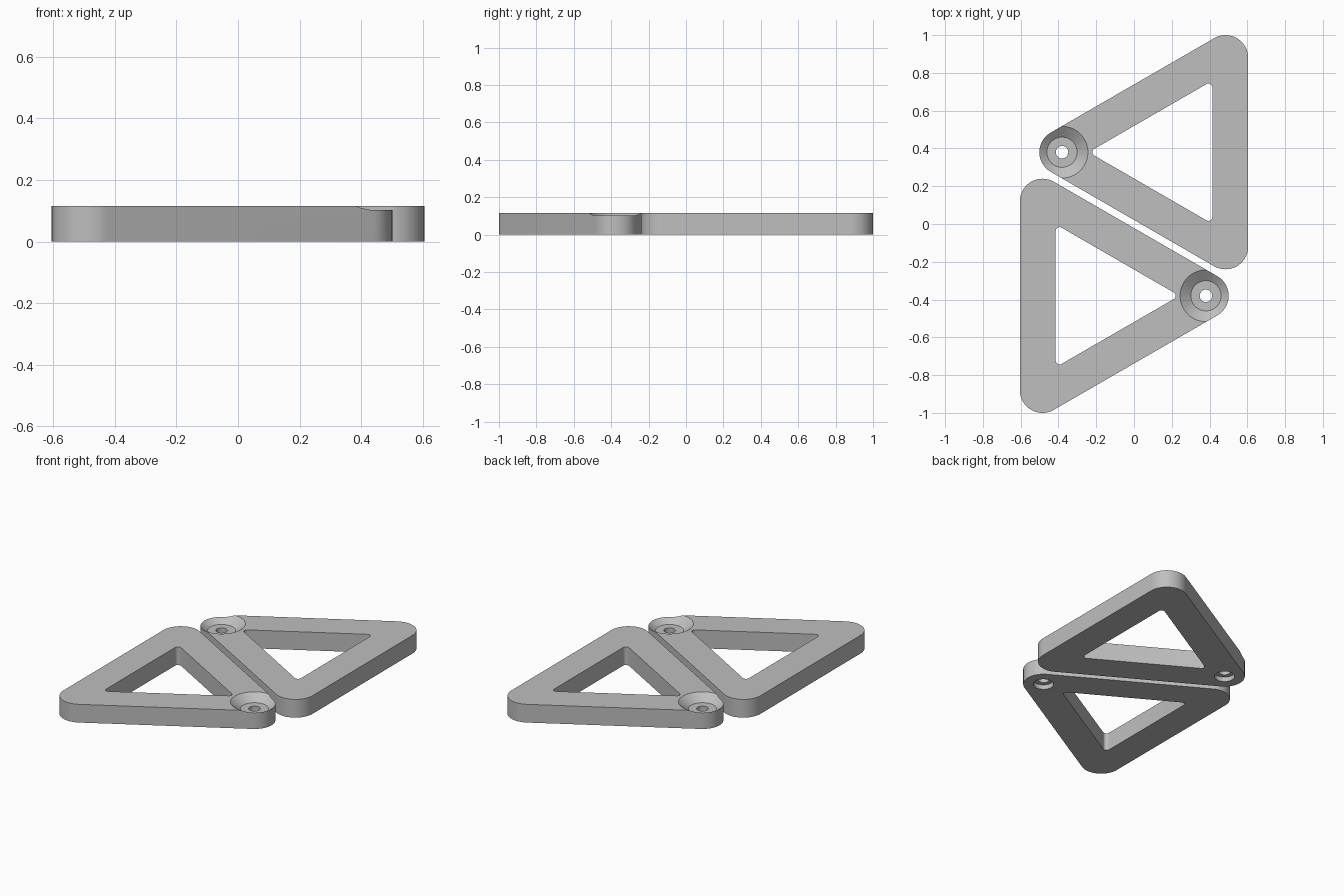
import bpy
import bmesh
from math import pi, cos, sin, radians
from mathutils import Matrix

if "Cube" in bpy.data.objects:
    bpy.data.objects.remove(bpy.data.objects["Cube"], do_unlink=True)

THICK = 0.115
CENTRE = (0.196, 0.38)      # middle of one triangle
SIDE_R = 0.577              # middle to each corner arc centre

grey = bpy.data.materials.new("plain_grey")
grey.use_nodes = True
colour = (0.52, 0.52, 0.52, 1)
grey.diffuse_color = colour
grey.node_tree.nodes["Principled BSDF"].inputs["Base Color"].default_value = colour


def add_object(name, bm):
    bmesh.ops.recalc_face_normals(bm, faces=bm.faces)
    mesh = bpy.data.meshes.new(name)
    bm.to_mesh(mesh)
    bm.free()
    mesh.materials.append(grey)
    obj = bpy.data.objects.new(name, mesh)
    bpy.context.collection.objects.link(obj)
    return obj


def rounded_triangle(name, reach, radius, z0, z1, steps):
    """Prism with three rounded corners, one pointing to -x."""
    bm = bmesh.new()
    ring = []
    for corner in range(3):
        mid = radians(60 + 120 * corner)
        cx = CENTRE[0] + reach * cos(mid)
        cy = CENTRE[1] + reach * sin(mid)
        for i in range(steps + 1):
            a = mid + radians(120) * (i / steps - 0.5)
            ring.append(bm.verts.new((cx + radius * cos(a), cy + radius * sin(a), z0)))
    base = bm.faces.new(ring)
    top = bmesh.ops.extrude_face_region(bm, geom=[base])["geom"]
    verts = [g for g in top if isinstance(g, bmesh.types.BMVert)]
    bmesh.ops.translate(bm, verts=verts, vec=(0, 0, z1 - z0))
    return add_object(name, bm)


def lathe(name, profile, centre, sides=64):
    """Closed solid turned about a vertical axis."""
    bm = bmesh.new()
    rings = [[bm.verts.new((centre[0] + r * cos(2 * pi * i / sides),
                            centre[1] + r * sin(2 * pi * i / sides), z))
              for i in range(sides)] for r, z in profile]
    for low, high in zip(rings, rings[1:]):
        for i in range(sides):
            j = (i + 1) % sides
            bm.faces.new((low[i], low[j], high[j], high[i]))
    bm.faces.new(rings[0])
    bm.faces.new(rings[-1])
    return add_object(name, bm)


def cut(obj, cutter):
    cutter.hide_render = True
    mod = obj.modifiers.new("cut", 'BOOLEAN')
    mod.operation = 'DIFFERENCE'
    mod.solver = 'EXACT'
    mod.object = cutter
    bpy.context.view_layer.objects.active = obj
    bpy.ops.object.modifier_apply(modifier=mod.name)
    bpy.data.objects.remove(cutter, do_unlink=True)


# Triangular frame with an open middle
frame = rounded_triangle("back_triangle_frame", SIDE_R, 0.12, 0, THICK, 24)
cut(frame, rounded_triangle("opening_cutter", 0.397, 0.02, -0.05, THICK + 0.05, 10))

# Screw hole: bottom counterbore, narrow bore, flat seat and flared dish
hole_profile = [(0.06, -0.03), (0.06, 0.03), (0.033, 0.03), (0.033, 0.073),
                (0.08, 0.073), (0.137, THICK), (0.164, THICK + 0.02)]
cut(frame, lathe("screw_hole_cutter", hole_profile, (CENTRE[0] - SIDE_R, CENTRE[1])))

# Matching frame, turned half way round
twin = bpy.data.objects.new("front_triangle_frame", frame.data.copy())
twin.data.transform(Matrix.Rotation(pi, 4, 'Z'))
bpy.context.collection.objects.link(twin)

bpy.ops.object.select_all(action='DESELECT')
for obj in (frame, twin):
    obj.select_set(True)
bpy.context.view_layer.objects.active = frame
bpy.ops.object.shade_smooth_by_angle(angle=radians(25))
